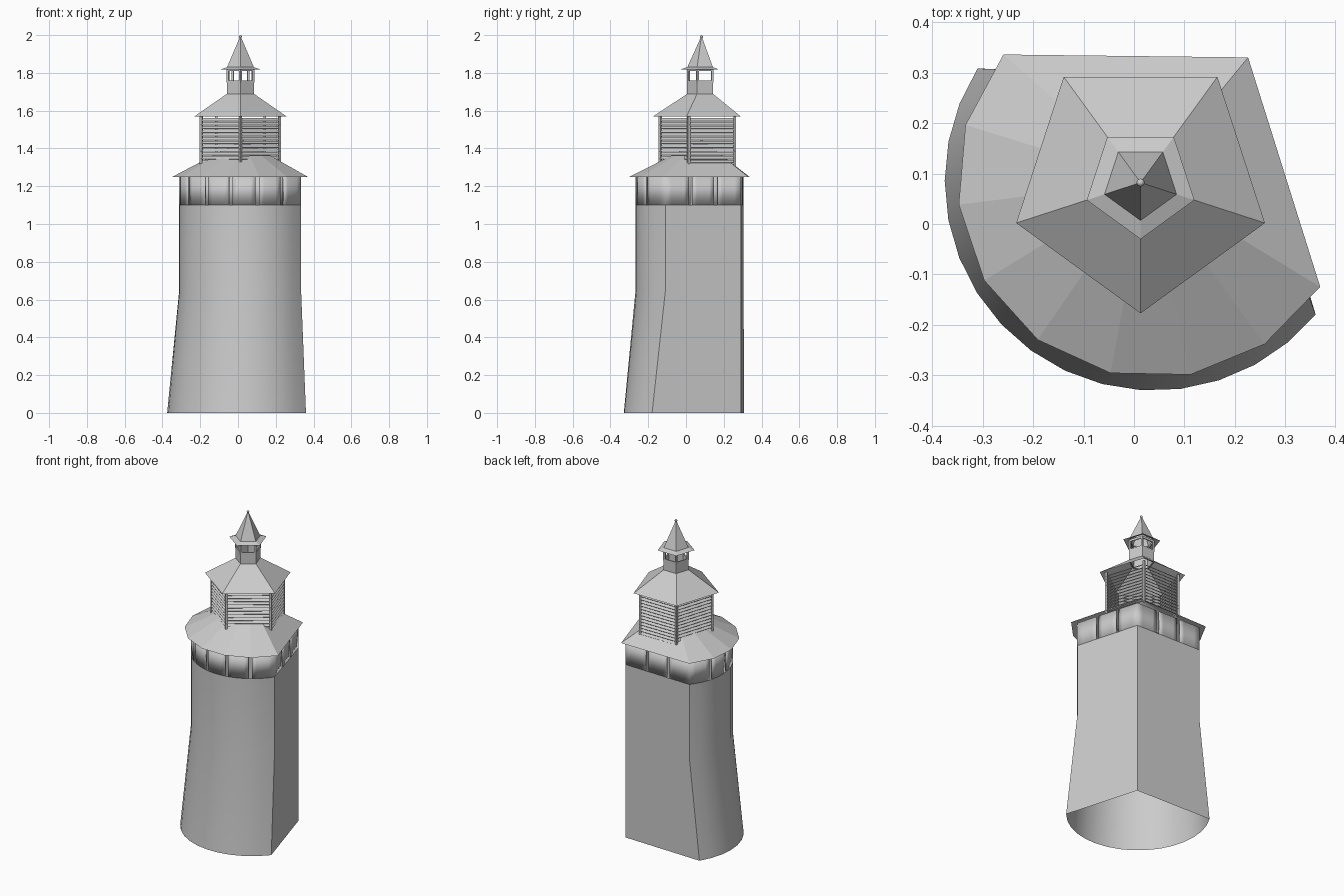
import bpy
from math import cos, sin, radians, floor
from mathutils import Vector

cube = bpy.data.objects.get("Cube")
if cube:
    bpy.data.objects.remove(cube, do_unlink=True)

stone = bpy.data.materials.new("light_grey")
stone.use_nodes = True
GREY = (0.6, 0.6, 0.6, 1)
stone.diffuse_color = GREY
stone.node_tree.nodes["Principled BSDF"].inputs["Base Color"].default_value = GREY

ROUND = Vector((0.04, 0.085))     # centre of the round wall
AXIS = Vector((0.013, 0.082))     # centre of the five-sided top
CORNER = Vector((0.22, 0.292))    # back corner of the tower


def build(name, verts, faces, thick=0, smooth=False):
    mesh = bpy.data.meshes.new(name)
    mesh.from_pydata([tuple(v) for v in verts], [], faces)
    mesh.materials.append(stone)
    ob = bpy.data.objects.new(name, mesh)
    bpy.context.collection.objects.link(ob)
    if thick:
        mod = ob.modifiers.new("thickness", "SOLIDIFY")
        mod.thickness = thick
    if smooth:
        bpy.ops.object.select_all(action="DESELECT")
        ob.select_set(True)
        bpy.context.view_layer.objects.active = ob
        bpy.ops.object.shade_smooth_by_angle(angle=radians(30))
    return ob


def loft(name, rings, closed=True, cap=False, **kw):
    """Skin a stack of rings, listed bottom to top, each counter-clockwise."""
    n = len(rings[0])
    faces = []
    for k in range(len(rings) - 1):
        for i in range(n if closed else n - 1):
            a, b = k * n + i, k * n + (i + 1) % n
            faces.append((a, b, b + n, a + n))
    if cap:
        faces.append(tuple(range((len(rings) - 1) * n, len(rings) * n)))
    return build(name, [v for r in rings for v in r], faces, **kw)


def at(p, z):
    return (p[0], p[1], z)


def arc(r, a0, a1, n):
    steps = [radians(a0 + (a1 - a0) * i / n) for i in range(n + 1)]
    return [ROUND + r * Vector((cos(a), sin(a))) for a in steps]


def pentagon(r, z):
    angles = [radians(54 + 72 * i) for i in range(5)]
    return [(AXIS.x + r * cos(a), AXIS.y + r * sin(a), z) for a in angles]


# Tower body: round front, flat right and back walls, open underneath
base = arc(0.415, 147.5, 320.4, 16) + [CORNER]
upper = arc(0.353, 141.5, 326.5, 16) + [CORNER]
loft("tower_body", [[at(p, 0) for p in base], [at(p, 0.64) for p in upper],
                    [at(p, 1.1) for p in upper]], smooth=True)


# Slit band: wall panels with narrow gaps between them
def wall_point(u):
    u %= 14
    if u <= 8:
        a = radians(141.5 + 185 * u / 8)
        return ROUND + 0.353 * Vector((cos(a), sin(a)))
    if u <= 11:
        return upper[16].lerp(CORNER, (u - 8) / 3)
    return CORNER.lerp(upper[0], (u - 11) / 3)


slits = [1, 2, 3, 4, 5, 6, 7, 9, 10, 12, 13, 15]
for s, e in zip(slits, slits[1:]):
    inner = [s + k / 4 for k in range(1, (e - s) * 4)]
    pts = [wall_point(u) for u in [s + 0.07] + inner + [e - 0.07]]
    loft("slit_band_panel", [[at(p, 1.1) for p in pts], [at(p, 1.25) for p in pts]],
         closed=False, thick=0.01, smooth=True)

# Main roof: faceted cone over the tower outline
eave = [at(p, 1.25) for p in arc(0.39, 140, 327.5, 8)] + [(0.226, 0.33, 1.25)]
apex = len(eave)
build("main_roof", eave + [(0.025, 0.085, 1.445)],
      [(i, (i + 1) % apex, apex) for i in range(apex)])

# Belfry: sloping louvre slats between corner posts
for i in range(13):
    z = 1.305 + 0.02 * i
    loft("louvre_slat", [pentagon(0.226, z), pentagon(0.205, z + 0.015)], thick=0.003)


def posts(name, r, width, z0, z1):
    for x, y, _ in pentagon(r, 0):
        out = (Vector((x, y)) - AXIS).normalized() * width
        side = Vector((-out.y, out.x))
        c = Vector((x, y))
        ring = [c + out, c + side, c - out, c - side]
        loft(name, [[at(p, z0) for p in ring], [at(p, z1) for p in ring]])


posts("belfry_post", 0.218, 0.009, 1.3, 1.575)
loft("belfry_roof", [pentagon(0.259, 1.568), pentagon(0.074, 1.69)])

# Cupola: solid parapet, open windows, head band
loft("cupola_parapet", [pentagon(0.076, 1.68), pentagon(0.076, 1.76)], thick=0.008)
posts("cupola_post", 0.07, 0.008, 1.75, 1.82)
loft("cupola_head", [pentagon(0.076, 1.81), pentagon(0.076, 1.824)], thick=0.008)

# Spire with flared eave and finial
loft("spire", [pentagon(0.112, 1.818), pentagon(0.075, 1.83),
               pentagon(0.005, 1.985)], cap=True)
bpy.ops.mesh.primitive_uv_sphere_add(segments=10, ring_count=6, radius=0.008,
                                     location=(AXIS.x, AXIS.y, 1.992))
finial = bpy.context.object
finial.name = "finial"
finial.data.materials.append(stone)
